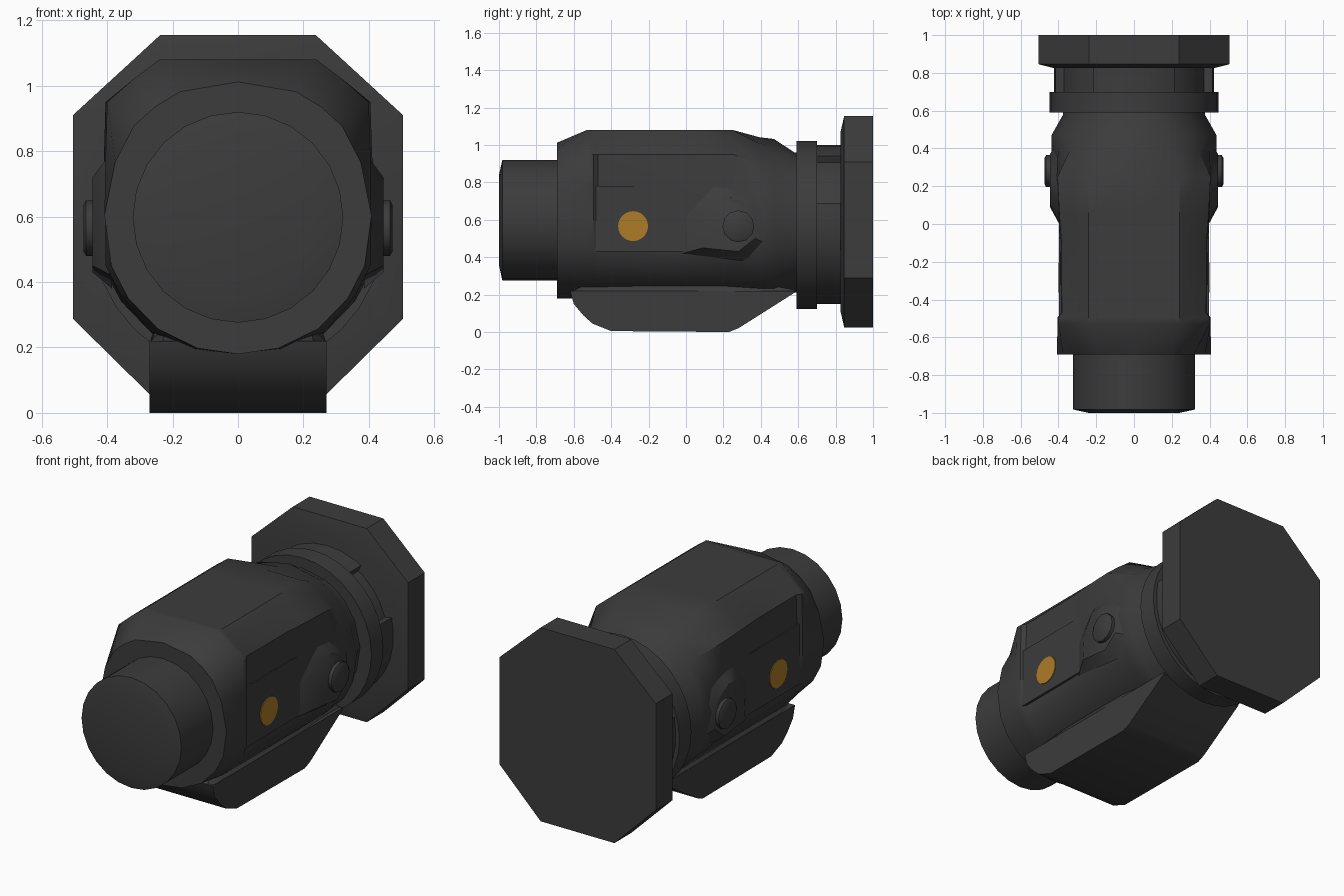
import bpy, bmesh, math

if "Cube" in bpy.data.objects:
    bpy.data.objects.remove(bpy.data.objects["Cube"])


def material(name, rgb):
    m = bpy.data.materials.new(name)
    m.diffuse_color = (*rgb, 1)
    m.use_nodes = True
    m.node_tree.nodes["Principled BSDF"].inputs["Base Color"].default_value = m.diffuse_color
    return m


CHARCOAL = material("charcoal", (0.045, 0.045, 0.045))
AMBER = material("amber", (0.42, 0.20, 0.02))


def loft(name, rings, mat=CHARCOAL, angle=35):
    """Skin a list of equal-length closed rings and cap both ends."""
    bm = bmesh.new()
    rows = [[bm.verts.new(p) for p in r] for r in rings]
    n = len(rows[0])
    for a, b in zip(rows, rows[1:]):
        for i in range(n):
            bm.faces.new((a[i], a[(i + 1) % n], b[(i + 1) % n], b[i]))
    bm.faces.new(rows[0])
    bm.faces.new(rows[-1])
    bmesh.ops.recalc_face_normals(bm, faces=bm.faces)
    me = bpy.data.meshes.new(name)
    bm.to_mesh(me)
    bm.free()
    me.materials.append(mat)
    ob = bpy.data.objects.new(name, me)
    bpy.context.collection.objects.link(ob)
    bpy.ops.object.select_all(action='DESELECT')
    ob.select_set(True)
    bpy.context.view_layer.objects.active = ob
    bpy.ops.object.shade_smooth_by_angle(angle=math.radians(angle))
    return ob


def circle_y(y, r, cz, n=24):
    return [(r * math.cos(2 * math.pi * i / n), y, cz + r * math.sin(2 * math.pi * i / n))
            for i in range(n)]


def mirror_half(half, y):
    """Half outline from top centre to bottom centre -> full ring at y."""
    return [(x, y, z) for x, z in half] + [(-x, y, z) for x, z in half[-2:0:-1]]


# Main housing: round at the ends, boxy in the middle
ANGLES = (90, 66, 54, 42, 25, 2, -20, -36, -54, -73, -90)


def round_half(r, cz):
    return [(r * math.cos(math.radians(a)), cz + r * math.sin(math.radians(a))) for a in ANGLES]


def box_half(w):
    return [(0, 1.08), (0.24, 1.08), (0.32, 1.02), (w - .005, .95), (w, .78), (w, .6),
            (w, .45), (.36, .36), (.27, .25), (.14, .195), (0, .18)]


def mix(a, b, t):
    return [(p[0] + (q[0] - p[0]) * t, p[1] + (q[1] - p[1]) * t) for p, q in zip(a, b)]


stations = [
    (-.69, mix(round_half(.41, .59), box_half(.40), .15)),
    (-.53, box_half(.405)),
    (-.495, box_half(.405)),
    (-.47, box_half(.387)),
    (-.10, box_half(.389)),
    (.05, box_half(.40)),
    (.25, box_half(.41)),
    (.39, mix(box_half(.42), round_half(.44, .595), .85)),
    (.47, round_half(.437, .595)),
    (.58, round_half(.375, .585)),
    (.62, round_half(.375, .585)),
]
loft("housing", [mirror_half(h, y) for y, h in stations])

# Eyepiece tube
loft("eyepiece", [circle_y(y, r, .598) for y, r in
                  ((-.66, .322), (-.982, .322), (-1.0, .24))], angle=40)

# Clamp ring in front of the housing
loft("clamp_ring", [circle_y(y, .448, .572, 32) for y in (.59, .70)])


# Neck with two notched upper corners
def neck_ring(y):
    pts = []
    for a in range(-90, 91, 12):
        pts.append((a, .425))
    pts = [p for p in pts if p[0] < 14 or p[0] > 62]
    pts += [(15.5, .43), (16, .385), (28, .385), (40, .385), (52, .385), (59, .385), (59.5, .425)]
    half = [(r * math.cos(math.radians(a)), .575 + r * math.sin(math.radians(a)))
            for a, r in sorted(pts, reverse=True)]
    half[0] = (0, 1.0)
    half = [(0, 1.0)] + [p for p in half[1:] if p[0] > .01] + [(0, .15)]
    return mirror_half(half, y)


loft("neck", [neck_ring(y) for y in (.69, .84)])


# Octagonal end cap
def octagon(y, s):
    half = [(0, 1.155), (.238, 1.155), (.505, .91), (.505, .288), (.238, .025), (0, .025)]
    return mirror_half([(x * s, .59 + (z - .59) * s) for x, z in half], y)


loft("end_cap", [octagon(.825, .84), octagon(.846, 1), octagon(1.0, 1)], angle=30)

# Mounting foot
foot = [(-.62, .22), (-.60, .15), (-.55, .09), (-.50, .045), (-.40, .005), (.23, 0),
        (.28, .02), (.47, .14), (.58, .21), (.58, .22)]
loft("mounting_foot", [[(x, y, z) for y, z in foot] for x in (-.27, .27)], angle=30)

# Sloped shoulder between foot and housing
loft("foot_shoulder", [
    [(.27, y, .215), (t, y, z), (-t, y, z), (-.27, y, .215)]
    for y, t, z in ((-.61, .23, .22), (-.5, .22, .27), (.2, .24, .30), (.58, .23, .225))])


# Side details, on both sides
def side_plate(name, layers, s, mat=CHARCOAL):
    loft(name, [[(s * x, y, z) for y, z in ring] for x, ring in layers], mat)


def disc(y, z, r, n=16):
    return [(y + r * math.cos(2 * math.pi * i / n), z + r * math.sin(2 * math.pi * i / n))
            for i in range(n)]


panel = [(-.49, .43), (-.49, .78), (.13, .78), (.2, .7), (.2, .43)]
bulge_in = [(-.02, .42), (-.02, .62), (.14, .80), (.26, .80), (.46, .68), (.46, .46), (.3, .38)]
bulge_out = [(.09, .45), (.10, .6), (.17, .72), (.24, .72), (.37, .65), (.37, .5), (.28, .43)]

for s, side in ((1, "right"), (-1, "left")):
    side_plate("side_panel_" + side, [(.36, panel), (.396, panel)], s)
    side_plate("side_bulge_" + side, [(.385, bulge_in), (.445, bulge_out)], s)
    side_plate("side_knob_" + side, [(.40, disc(.28, .565, .085, 12)),
                                     (.465, disc(.28, .565, .085, 12)),
                                     (.473, disc(.28, .565, .07, 12))], s)
    # Amber marker
    side_plate("marker_" + side, [(.394, disc(-.283, .566, .08, 24)),
                                  (.400, disc(-.283, .566, .08, 24))], s, AMBER)
